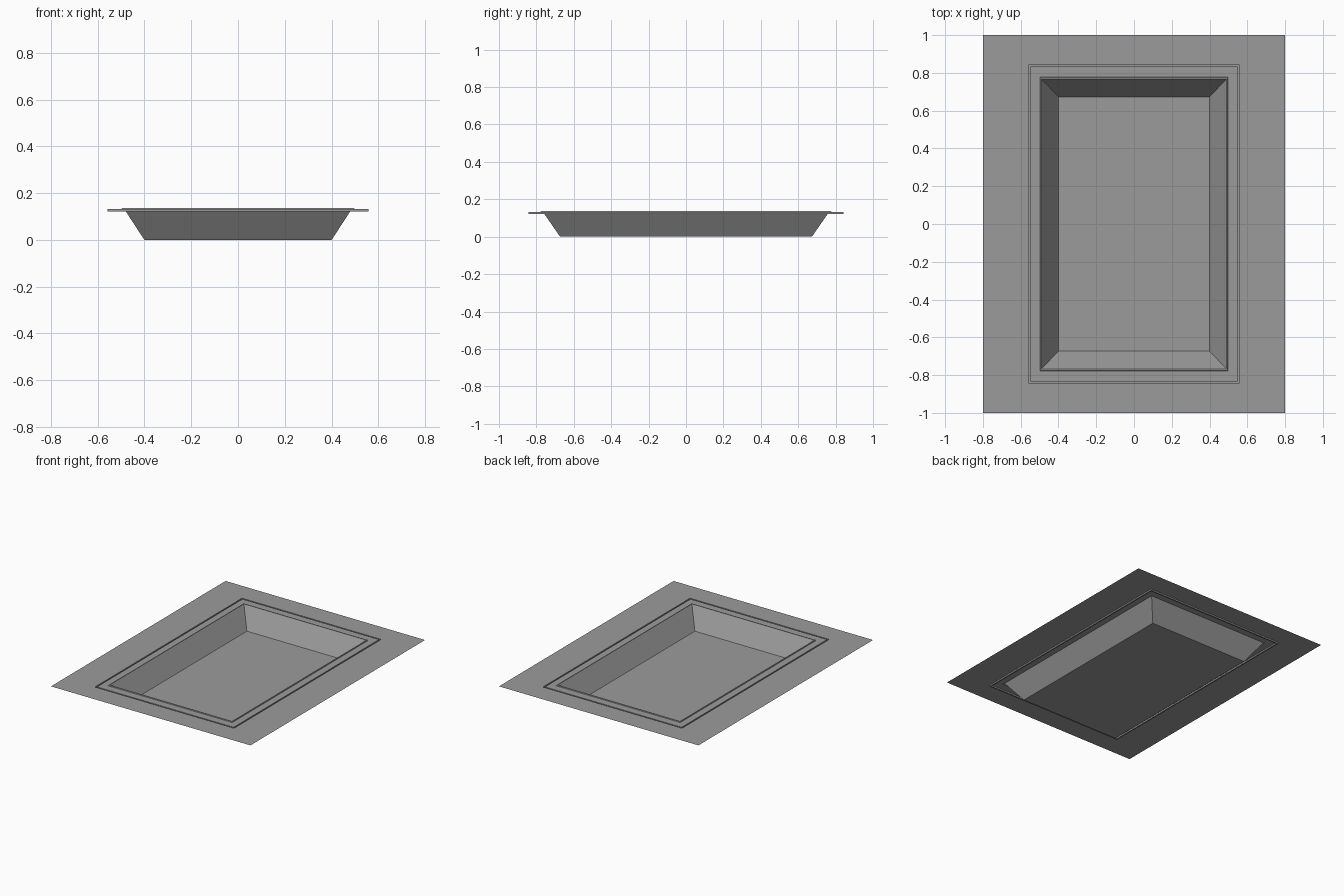
import bpy, bmesh

if "Cube" in bpy.data.objects:
    bpy.data.objects.remove(bpy.data.objects["Cube"])

# Pressed sheet: nested rectangular rings (half width, half depth, height), outside to inside
RINGS = [
    (0.80, 1.00, 0.132),    # outer sheet edge
    (0.558, 0.843, 0.132),  # groove outer wall
    (0.558, 0.843, 0.122),
    (0.548, 0.833, 0.122),  # groove inner wall
    (0.548, 0.833, 0.132),
    (0.498, 0.778, 0.132),  # foot of lip
    (0.496, 0.775, 0.137),  # lip outer edge
    (0.49, 0.768, 0.137),   # lip inner edge
    (0.407, 0.68, 0.01),    # bottom of sloping wall
    (0.40, 0.673, 0.0),     # floor edge
]

bm = bmesh.new()


def ring(hx, hy, z):
    return [bm.verts.new((sx * hx, sy * hy, z))
            for sx, sy in ((-1, -1), (1, -1), (1, 1), (-1, 1))]


loops = [ring(*r) for r in RINGS]
for outer, inner in zip(loops, loops[1:]):
    for i in range(4):
        j = (i + 1) % 4
        bm.faces.new((outer[i], outer[j], inner[j], inner[i]))

# Basin floor
bm.faces.new(loops[-1])

mesh = bpy.data.meshes.new("recessed_tray")
bm.to_mesh(mesh)
bm.free()
tray = bpy.data.objects.new("recessed_tray", mesh)
bpy.context.collection.objects.link(tray)

# Dark grey sheet
grey = bpy.data.materials.new("dark_grey")
grey.diffuse_color = (0.33, 0.33, 0.33, 1)
grey.use_nodes = True
grey.node_tree.nodes["Principled BSDF"].inputs["Base Color"].default_value = grey.diffuse_color
mesh.materials.append(grey)
